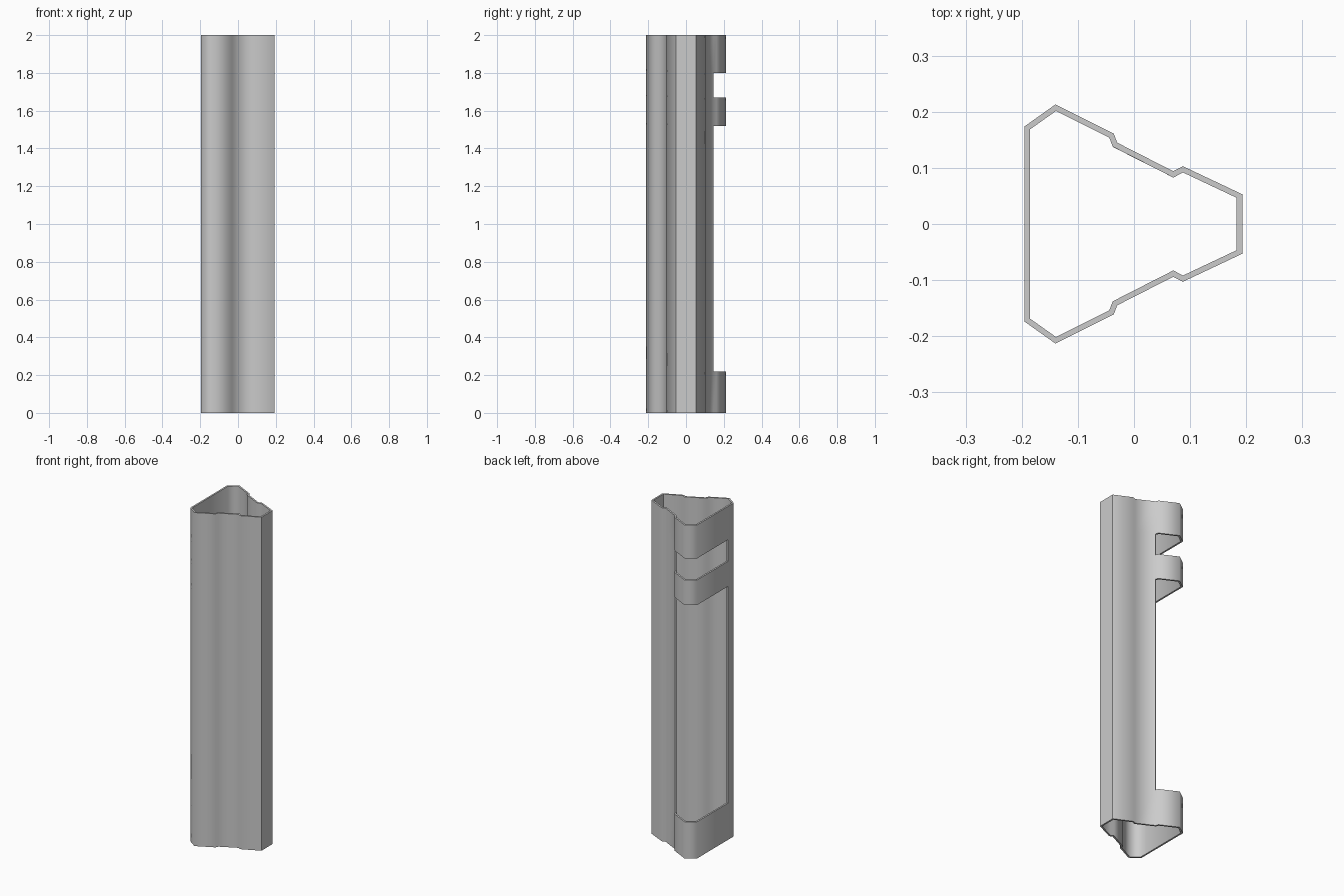
import bpy, bmesh, math

if "Cube" in bpy.data.objects:
    bpy.data.objects.remove(bpy.data.objects["Cube"])

# Half cross-section (outer outline), from the narrow end to the wide end
half = [(0.193, 0.053), (0.087, 0.103), (0.07, 0.094), (-0.03, 0.145),
        (-0.036, 0.161), (-0.14, 0.213), (-0.195, 0.174)]
cut_y = -0.12                      # where the windows end on the flat wall
outline = half + [(-0.195, cut_y)] + [(x, -y) for x, y in reversed(half)]
first_cut, last_cut = 3, 7         # outline range opened by the windows

# Height bands: the second and fourth are windows
levels = [0, 0.22, 1.52, 1.67, 1.80, 2.0]
window_bands = {1, 3}

# Sheet of quads around the outline, leaving out the windows
bm = bmesh.new()
rings = [[bm.verts.new((x, y, z)) for x, y in outline] for z in levels]
n = len(outline)
for k in range(len(levels) - 1):
    for i in range(n):
        if k in window_bands and first_cut <= i < last_cut:
            continue
        j = (i + 1) % n
        bm.faces.new((rings[k][i], rings[k][j], rings[k + 1][j], rings[k + 1][i]))
loose = [v for v in bm.verts if not v.link_faces]
bmesh.ops.delete(bm, geom=loose, context='VERTS')
mesh = bpy.data.meshes.new("windowed_tube")
bm.to_mesh(mesh)
bm.free()
tube = bpy.data.objects.new("windowed_tube", mesh)
bpy.context.collection.objects.link(tube)

# Wall thickness, inward
wall = tube.modifiers.new("wall", 'SOLIDIFY')
wall.thickness = 0.01
wall.offset = -1
wall.use_even_offset = True
bpy.context.view_layer.objects.active = tube
tube.select_set(True)
bpy.ops.object.modifier_apply(modifier="wall")
bpy.ops.object.shade_smooth_by_angle(angle=math.radians(62))
